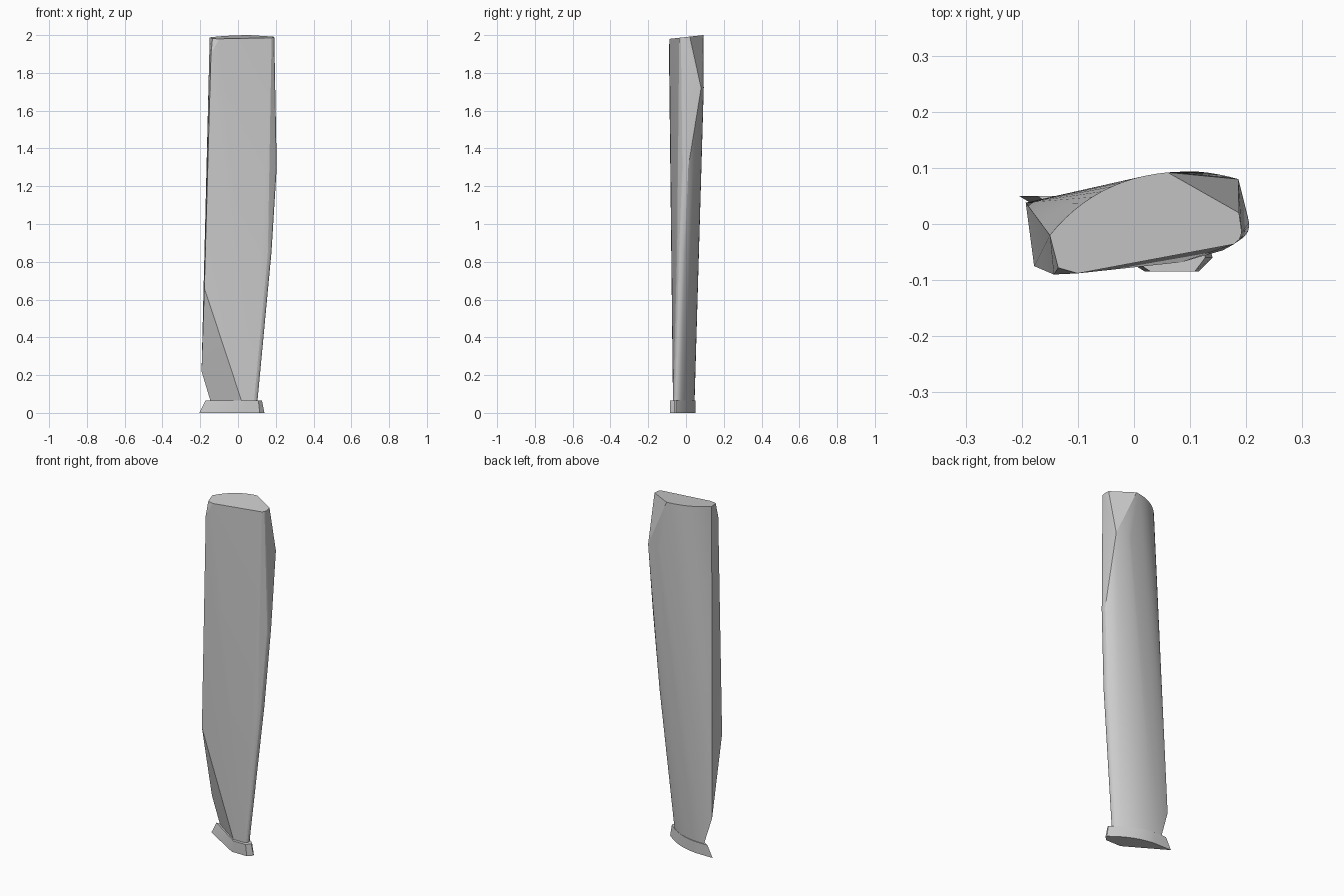
import bpy, bmesh, math

if "Cube" in bpy.data.objects:
    bpy.data.objects.remove(bpy.data.objects["Cube"])


def arc(a, c, b, n=12):
    """Quadratic curve from a to b pulled towards c."""
    return [tuple((1-t)**2*p + 2*t*(1-t)*q + t*t*r for p, q, r in zip(a, c, b))
            for t in (i/n for i in range(n+1))]


def at(z, pts):
    return [(x, y, z) for x, y in pts]


def hull(name, pts, angle):
    bm = bmesh.new()
    for p in pts:
        bm.verts.new(p)
    res = bmesh.ops.convex_hull(bm, input=bm.verts)
    loose = [v for v in bm.verts if not v.link_faces]
    bmesh.ops.delete(bm, geom=loose, context='VERTS')
    bmesh.ops.dissolve_limit(bm, angle_limit=math.radians(0.3), verts=bm.verts, edges=bm.edges)
    bmesh.ops.recalc_face_normals(bm, faces=bm.faces)
    me = bpy.data.meshes.new(name)
    bm.to_mesh(me)
    bm.free()
    ob = bpy.data.objects.new(name, me)
    bpy.context.collection.objects.link(ob)
    bpy.ops.object.select_all(action='DESELECT')
    ob.select_set(True)
    bpy.context.view_layer.objects.active = ob
    bpy.ops.object.shade_smooth_by_angle(angle=math.radians(angle))
    return ob


# Blade tip: sloping cap, curved back, cut rear corner
tip = arc((-.15, -.02), (-.07, .08), (.06, .092))
tip += [(.187, .02), (.192, -.015), (.188, -.027), (.178, -.036), (-.10, -.088), (-.135, -.078)]
blade = [(x, y, 2 - .11*(.092 - y)) for x, y in tip]

# Trailing edge: rear corner and rounded right side
blade += at(1.72, arc((.10, .094), (.14, .093), (.186, .08), 5))
blade += at(1.3, arc((.203, .012), (.211, -.018), (.188, -.028), 6))
blade += at(.85, arc((.172, -.005), (.187, -.035), (.158, -.047), 6))

# Leading edge: front and back corners of the left side
blade += [(-.143, -.09, 1.9), (-.178, -.075, .66), (-.193, .038, .22)]

# Blade root: same profile twisted the other way
root = arc((-.145, .045), (.0, .05), (.09, -.025))
root += arc((.09, -.025), (.118, -.055), (.085, -.068), 6) + [(.02, -.069)]
blade += at(.06, root)
hull("blade", blade, 14)

# Base plate: flared foot following the root profile
foot = arc((-.10, .05), (.03, .04), (.138, -.052))
low = [(-.205, .05)] + foot + [(.14, -.06), (.115, -.085), (.02, -.085)]
high = [(-.172, .05)] + [(x*.94 - .003, y) for x, y in foot]
high += [(.127, -.06), (.108, -.085), (.03, -.085)]
hull("base_plate", at(0, low) + at(.065, high), 20)
